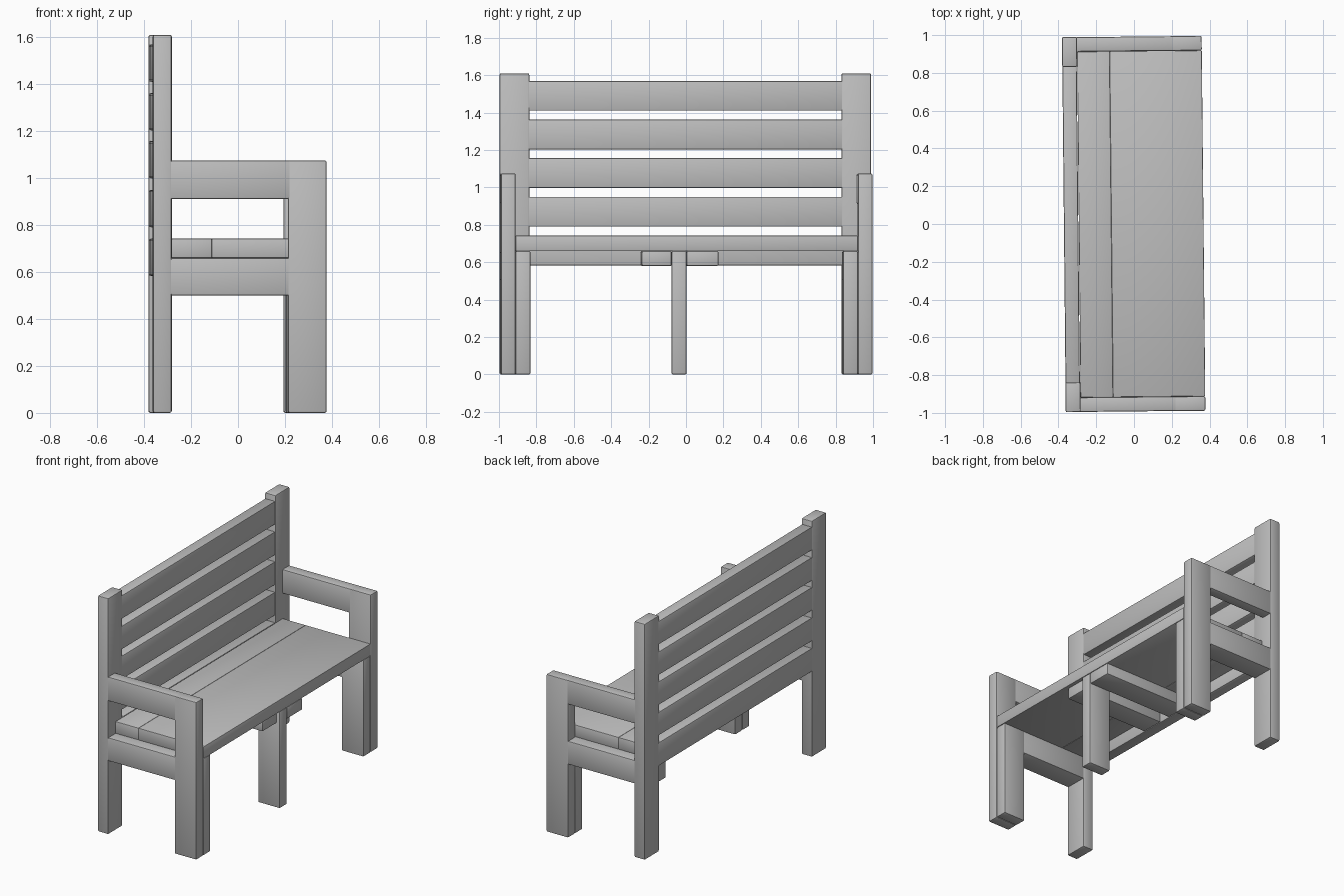
import bpy
import bmesh

if "Cube" in bpy.data.objects:
    bpy.data.objects.remove(bpy.data.objects["Cube"], do_unlink=True)

GREY = (0.52, 0.52, 0.52, 1)
mat = bpy.data.materials.new("plain grey")
mat.use_nodes = True
mat.diffuse_color = GREY
mat.node_tree.nodes["Principled BSDF"].inputs["Base Color"].default_value = GREY

TWIST = 0.01  # the whole bench stands very slightly turned


def board(name, xs, ys, zs, bevel=0.008):
    """Soft-edged board spanning the given x, y and z ranges."""
    bm = bmesh.new()
    bmesh.ops.create_cube(bm, size=1)
    for v in bm.verts:
        for i, (lo, hi) in enumerate((xs, ys, zs)):
            v.co[i] = lo if v.co[i] < 0 else hi
    bmesh.ops.bevel(bm, geom=bm.edges[:], offset=bevel, segments=2,
                    profile=0.5, affect='EDGES')
    mesh = bpy.data.meshes.new(name)
    bm.to_mesh(mesh)
    bm.free()
    obj = bpy.data.objects.new(name, mesh)
    bpy.context.collection.objects.link(obj)
    mesh.materials.append(mat)
    obj.rotation_euler.z = TWIST
    bpy.ops.object.select_all(action='DESELECT')
    obj.select_set(True)
    bpy.context.view_layer.objects.active = obj
    bpy.ops.object.shade_smooth_by_angle(angle=0.7)
    return obj


BACK, POST, LEG, FRONT = -0.372, -0.292, 0.203, 0.368
INNER, MID, OUTER = 0.835, 0.915, 0.993
RAIL, SEAT, ARM = 0.66, 0.742, 1.075

# End frames, repeated on both ends
for side, label in ((-1, "right"), (1, "left")):
    def span(a, b):
        return tuple(sorted((side * a, side * b)))
    board(f"back_post_{label}", (BACK, POST), span(INNER, OUTER), (0, 1.61))
    board(f"front_leg_outer_{label}", (LEG, FRONT), span(MID, OUTER), (0, ARM))
    board(f"front_leg_inner_{label}", (LEG, FRONT), span(INNER, MID), (0, RAIL))
    board(f"armrest_{label}", (POST - 0.01, LEG + 0.02),
          span(MID, OUTER - 0.001), (0.91, ARM))
    board(f"side_rail_{label}", (POST - 0.01, LEG + 0.02),
          span(INNER + 0.002, OUTER - 0.002), (0.5, RAIL))

# Backrest slats
for i, top in enumerate((0.742, 0.95, 1.158, 1.362, 1.57)):
    board(f"back_slat_{i + 1}", (BACK + 0.001, POST - 0.003),
          (-INNER - 0.01, INNER + 0.01), (top - 0.16, top))

# Seat planks
SEAM = -0.12
board("seat_plank_rear", (POST, SEAM), (-MID, MID), (RAIL, SEAT), 0.004)
board("seat_plank_front", (SEAM, FRONT), (-MID, MID), (RAIL, SEAT), 0.004)

# Middle support: leg with a cross beam on each side
board("middle_leg", (LEG, FRONT), (-0.08, 0.0), (0, RAIL))
board("cross_beam_right", (POST, FRONT - 0.02), (-0.24, -0.08), (0.58, RAIL))
board("cross_beam_left", (POST, FRONT), (0.0, 0.17), (0.58, RAIL))
